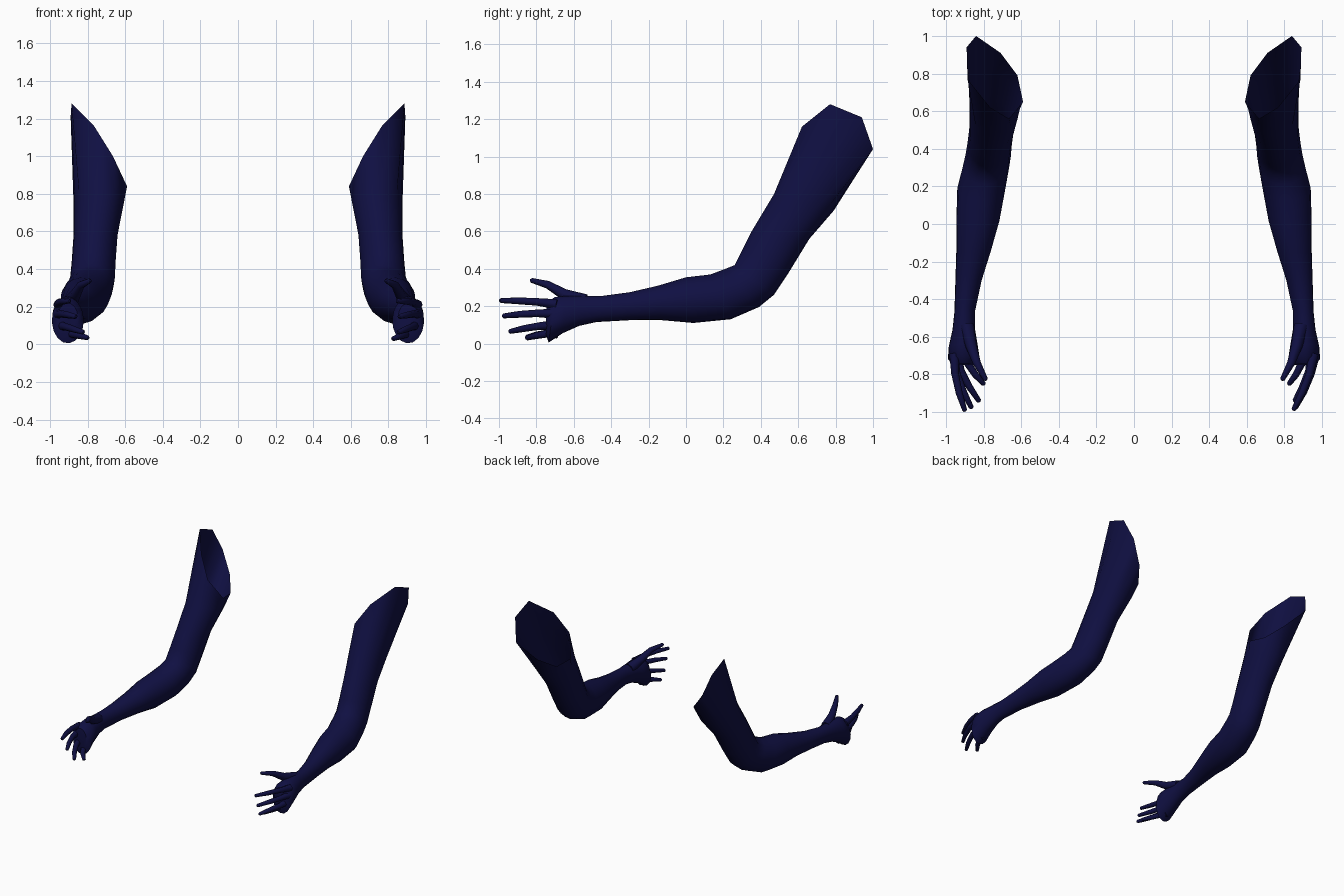
import bpy, bmesh, math
from mathutils import Vector

if "Cube" in bpy.data.objects:
    bpy.data.objects.remove(bpy.data.objects["Cube"])

navy = bpy.data.materials.new("dark_navy")
navy.diffuse_color = (0.005, 0.005, 0.055, 1)
navy.use_nodes = True
navy.node_tree.nodes["Principled BSDF"].inputs["Base Color"].default_value = navy.diffuse_color


def loft(name, rings, cap_start, cap_end):
    """Skin a list of equal-length vertex rings."""
    bm = bmesh.new()
    loops = [[bm.verts.new(p) for p in ring] for ring in rings]
    n = len(loops[0])
    for a, b in zip(loops, loops[1:]):
        for i in range(n):
            j = (i + 1) % n
            bm.faces.new((a[i], a[j], b[j], b[i]))
    if cap_start:
        bm.faces.new(loops[0])
    if cap_end:
        bm.faces.new(loops[-1])
    bmesh.ops.recalc_face_normals(bm, faces=bm.faces)
    mesh = bpy.data.meshes.new(name)
    bm.to_mesh(mesh)
    bm.free()
    mesh.materials.append(navy)
    ob = bpy.data.objects.new(name, mesh)
    bpy.context.collection.objects.link(ob)
    bpy.ops.object.select_all(action='DESELECT')
    ob.select_set(True)
    bpy.context.view_layer.objects.active = ob
    bpy.ops.object.shade_smooth_by_angle(angle=math.radians(50))


def tube(name, points, radii):
    """Round finger with a blunt tip, running through the points."""
    pts = [Vector(p) for p in points]
    tip_dir = (pts[-1] - pts[-2]).normalized()
    pts.append(pts[-1] + tip_dir * radii[-1] * 0.6)
    radii = list(radii) + [radii[-1] * 0.5]
    rings = []
    for i, p in enumerate(pts):
        d = (pts[min(i + 1, len(pts) - 1)] - pts[max(i - 1, 0)]).normalized()
        side = d.cross(Vector((0, 0, 1))).normalized()
        up = side.cross(d)
        rings.append([p + radii[i] * (side * math.cos(k * math.pi / 4)
                                      + up * math.sin(k * math.pi / 4)) for k in range(8)])
    loft(name, rings, True, True)


# Slanted open shoulder edge
RIM = [(.885, .77, 1.28), (.765, .62, 1.16), (.665, .56, 1.0), (.59, .65, .84),
       (.62, .79, .82), (.71, .91, .90), (.84, 1.0, 1.04), (.89, .94, 1.21)]

# Arm sections: top y, z, bottom y, z, inner x, outer x
SECTIONS = [
    (.47, .80, .79, .71, .605, .875),
    (.35, .60, .66, .56, .64, .875),
    (.30, .50, .55, .38, .65, .885),
    (.26, .42, .47, .26, .655, .895),
    (.21, .40, .39, .195, .665, .91),
    (.13, .37, .24, .13, .685, .94),
    (0, .355, .04, .11, .715, .945),
    (-.15, .31, -.13, .125, .76, .945),
    (-.30, .275, -.30, .125, .81, .95),
    (-.45, .255, -.48, .115, .845, .955),
    (-.55, .255, -.57, .095, .845, .965),
    (-.64, .255, -.66, .055, .83, .985),
    (-.70, .25, -.735, .005, .82, .99),
    (-.745, .22, -.75, .05, .85, .96),
]

# Fingers: knuckle, right tip, left tip (left is mirrored in x)
FINGERS = {
    "index_finger": ((.955, -.69, .21), (.85, -.985, .23), (.90, -.99, .23)),
    "middle_finger": ((.96, -.70, .16), (.86, -.975, .148), (.865, -.975, .148)),
    "ring_finger": ((.945, -.70, .10), (.855, -.94, .065), (.825, -.94, .065)),
    "little_finger": ((.90, -.69, .055), (.825, -.85, .03), (.80, -.85, .035)),
}

for side, sx in (("right", 1), ("left", -1)):
    def flip(p):
        return Vector((p[0] * sx, p[1], p[2]))

    # Arm and palm in one skin
    rim = []
    for a, b in zip(RIM, RIM[1:] + RIM[:1]):
        rim += [flip(a), (flip(a) + flip(b)) / 2]
    rings = [rim]
    for ty, tz, by, bz, xi, xo in SECTIONS:
        ring = []
        for k in range(16):
            t = math.radians(40 + 22.5 * k)
            c, s = math.cos(t), math.sin(t)
            ring.append(flip(((xi + xo) / 2 + (xo - xi) / 2 * c,
                              (ty + by) / 2 + (ty - by) / 2 * s,
                              (tz + bz) / 2 + (tz - bz) / 2 * s)))
        rings.append(ring)
    loft(side + "_arm", rings, False, True)

    # Fingers bow gently outward between knuckle and tip
    for name, (base, tip_r, tip_l) in FINGERS.items():
        a, b = Vector(base), Vector(tip_r if sx > 0 else tip_l)
        bow = Vector((.016, 0, .006))
        pts = [a, a.lerp(b, .35) + bow, a.lerp(b, .7) + bow * .8, b]
        tube(side + "_" + name, [flip(p) for p in pts], (.027, .02, .018, .013))

    # Thumb
    tube(side + "_thumb", [flip(p) for p in ((.89, -.54, .225), (.865, -.65, .262),
                                             (.835, -.74, .315), (.79, -.825, .338))],
         (.04, .03, .021, .013))
